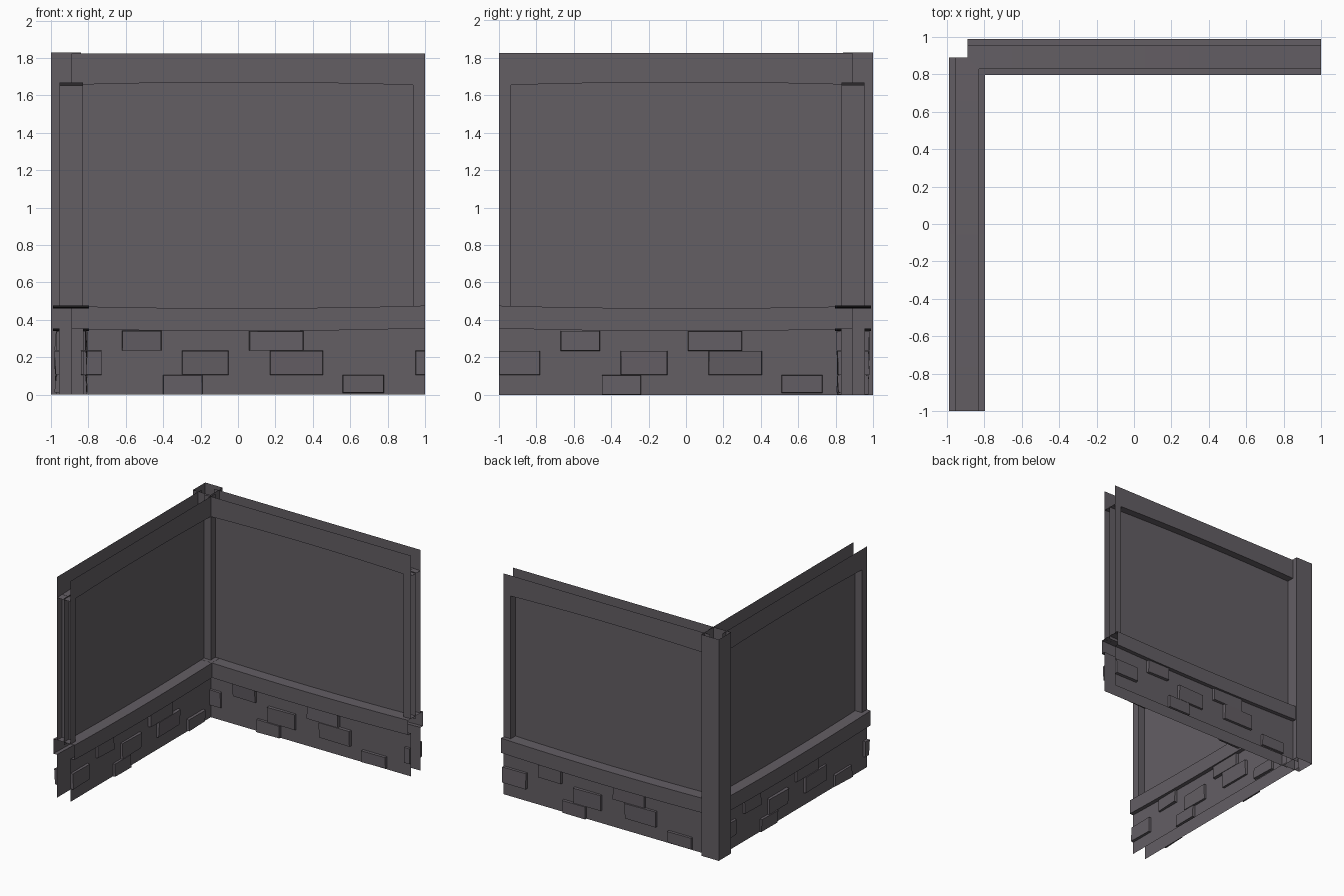
import bpy, bmesh, math, random

if "Cube" in bpy.data.objects:
    bpy.data.objects.remove(bpy.data.objects["Cube"])

random.seed(4)
mat = bpy.data.materials.new("dusky grey")
mat.diffuse_color = (0.125, 0.112, 0.127, 1)
mat.use_nodes = True
mat.node_tree.nodes["Principled BSDF"].inputs["Base Color"].default_value = mat.diffuse_color

C = 0.8925       # distance of the wall centre line from the origin
H = 0.0625       # half thickness of beam, base and end post
U0, U1 = -0.89, 1.0


def back(u, v, z):   # v > 0 points into the corner room
    return (u, C - v, z)


def left(u, v, z):
    return (-C + v, -u, z)


def finish(bm, name):
    me = bpy.data.meshes.new(name)
    bm.to_mesh(me)
    bm.free()
    me.materials.append(mat)
    ob = bpy.data.objects.new(name, me)
    bpy.context.collection.objects.link(ob)
    return ob


def sweep(name, place, profile, n=8):
    """Open (v, z, bow) profile swept along the wall; bow shifts z at mid span."""
    bm = bmesh.new()
    rows = []
    for i in range(n + 1):
        u = U0 + (U1 - U0) * i / n
        k = 1 - u * u
        rows.append([bm.verts.new(place(u, v, z + b * k)) for v, z, b in profile])
    for a, b in zip(rows, rows[1:]):
        for j in range(len(profile) - 1):
            bm.faces.new((a[j], b[j], b[j + 1], a[j + 1]))
    finish(bm, name)


def upright(name, place, pts, z0, z1, closed):
    """Hollow upright from a (u, v) plan outline."""
    bm = bmesh.new()
    lo = [bm.verts.new(place(u, v, z0)) for u, v in pts]
    hi = [bm.verts.new(place(u, v, z1)) for u, v in pts]
    for i in range(len(pts) - (0 if closed else 1)):
        j = (i + 1) % len(pts)
        bm.faces.new((lo[i], lo[j], hi[j], hi[i]))
    finish(bm, name)


# raised stones: u start, u end, z bottom, z top
STONES = [(-0.95, -0.73, 0.105, 0.235), (-0.62, -0.41, 0.235, 0.342),
          (-0.40, -0.19, 0.0, 0.105), (-0.30, -0.05, 0.105, 0.235),
          (0.06, 0.35, 0.235, 0.34), (0.17, 0.455, 0.105, 0.235),
          (0.56, 0.78, 0.01, 0.105), (0.95, 1.0, 0.105, 0.235)]


def stones(name, place, side, mirrored):
    bm = bmesh.new()
    for a, b, z0, z1 in STONES:
        if mirrored:
            a, b = 0.05 - b, 0.05 - a
        a, b = max(a, -0.84), min(b, 1.0)
        if b - a < 0.04:
            continue
        rim = [(a, z0), (b, z0), (b, z1), (a, z1)]
        cu, cz = (a + b) / 2, (z0 + z1) / 2
        base = [bm.verts.new(place(u, side * H, z)) for u, z in rim]
        face = [bm.verts.new(place(cu + (u - cu) * 0.98, side * (H + random.uniform(0.014, 0.027)),
                                   cz + (z - cz) * 0.97)) for u, z in rim]
        bm.faces.new(face)
        for i in range(4):
            j = (i + 1) % 4
            bm.faces.new((base[i], base[j], face[j], face[i]))
    bmesh.ops.recalc_face_normals(bm, faces=bm.faces)
    finish(bm, name)


for label, place, flip in (("back", back, False), ("left", left, True)):
    # beam: open-topped trough with a gently arched underside
    sweep(label + "_top_beam", place,
          [(H, 1.825, 0), (H, 1.653, 0.017), (-H, 1.653, 0.017), (-H, 1.825, 0)])
    # recessed infill panel
    sweep(label + "_panel", place, [(0, 0.45, 0), (0, 1.66, 0.017)])
    # projecting sill
    s = 0.097
    sweep(label + "_sill", place,
          [(H, 0.355, -0.015), (s, 0.355, -0.015), (s, 0.476, -0.014),
           (-s, 0.476, -0.014), (-s, 0.355, -0.015), (-H, 0.355, -0.015)])
    # base sheets and their raised stones
    for side, face in ((1, "inner"), (-1, "outer")):
        sweep(f"{label}_{face}_base", place,
              [(side * H, 0, 0), (side * H, 0.357, -0.015)])
        stones(f"{label}_{face}_stones", place, side, flip if side > 0 else not flip)
    # end post, open at the wall end
    upright(label + "_end_post", place,
            [(1, H), (0.935, H), (0.935, -H), (1, -H)], 0.474, 1.656, False)

# inner corner post between the two panels
upright("inner_corner_post", back,
        [(-0.89, 0), (-0.83, 0), (-0.83, H), (-0.89, H)], 0.47, 1.66, True)
# outer corner post, full height and hollow
upright("outer_corner_post", back,
        [(-1, C - 1), (-0.84, C - 1), (-0.84, C - 0.84), (-1, C - 0.84)], 0, 1.83, True)
